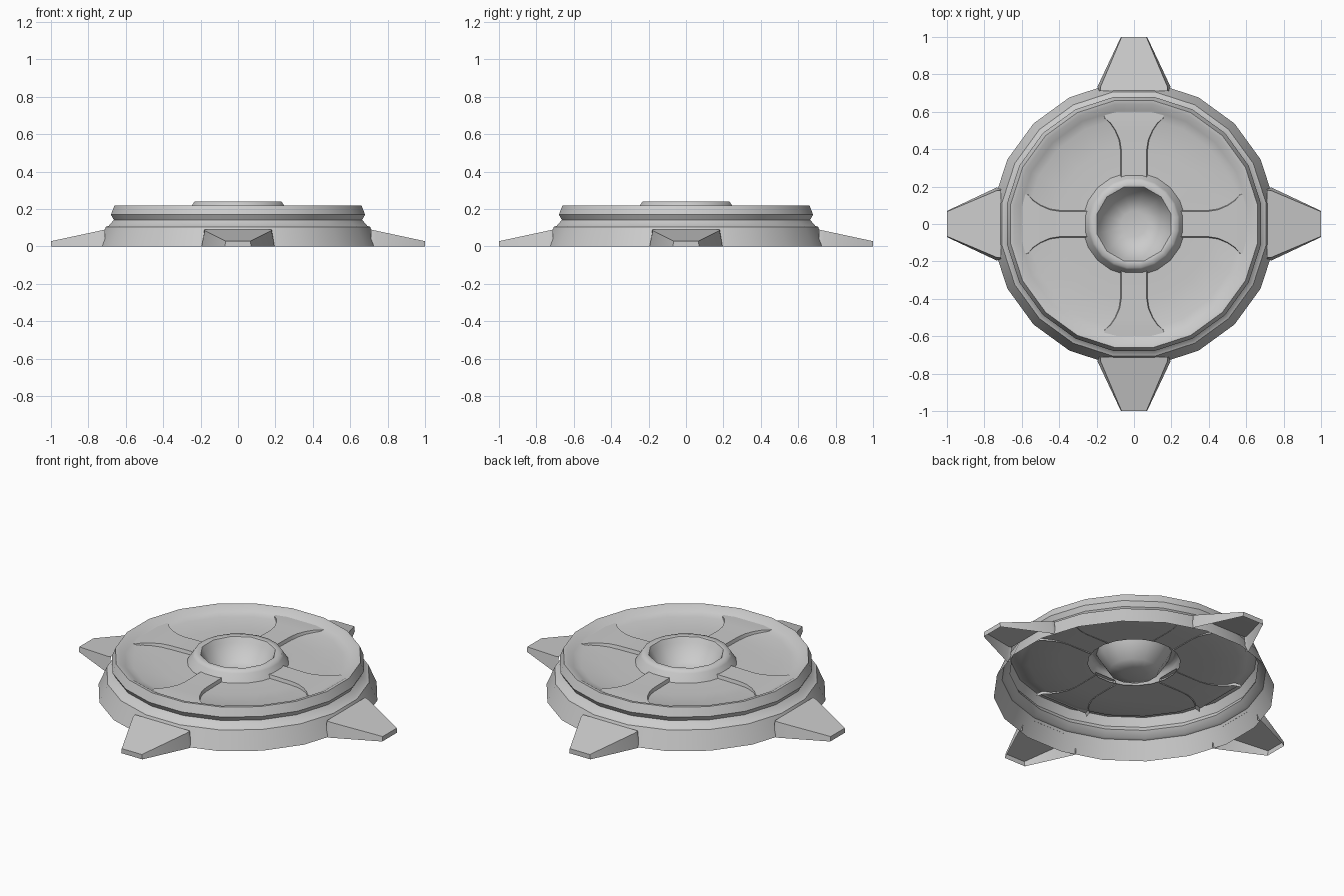
import bpy, bmesh, math
from mathutils import Matrix

if "Cube" in bpy.data.objects:
    bpy.data.objects.remove(bpy.data.objects["Cube"])


def finish(name, bm, angle=35):
    bmesh.ops.remove_doubles(bm, verts=bm.verts, dist=1e-5)
    me = bpy.data.meshes.new(name)
    bm.to_mesh(me)
    bm.free()
    ob = bpy.data.objects.new(name, me)
    bpy.context.collection.objects.link(ob)
    bpy.ops.object.select_all(action='DESELECT')
    ob.select_set(True)
    bpy.context.view_layer.objects.active = ob
    bpy.ops.object.shade_smooth_by_angle(angle=math.radians(angle))
    return ob


def lathe(name, profile, sides, angle=35):
    # profile runs (radius, z) from outside to inside
    bm = bmesh.new()
    rings = []
    for r, z in profile:
        if r == 0:
            rings.append([bm.verts.new((0, 0, z))] * sides)
            continue
        ring = []
        for i in range(sides):
            a = 2 * math.pi * (i + 0.5) / sides
            ring.append(bm.verts.new((r * math.cos(a), r * math.sin(a), z)))
        rings.append(ring)
    for lo, hi in zip(rings, rings[1:]):
        for i in range(sides):
            j = (i + 1) % sides
            if hi[i] is hi[j]:
                bm.faces.new((lo[i], lo[j], hi[i]))
            else:
                bm.faces.new((lo[i], lo[j], hi[j], hi[i]))
    return finish(name, bm, angle)


def strip(name, stations, quarter, cap_end):
    # stations: (distance, top half width, top z, foot half width, foot z)
    bm = bmesh.new()
    rows = []
    for d, w, z, fw, fz in stations:
        rows.append([bm.verts.new(p) for p in
                     ((d, -fw, fz), (d, -w, z), (d, w, z), (d, fw, fz))])
    for a, b in zip(rows, rows[1:]):
        for k in range(3):
            bm.faces.new((a[k], b[k], b[k + 1], a[k + 1]))
    if cap_end:
        bm.faces.new(rows[-1])
    bmesh.ops.recalc_face_normals(bm, faces=bm.faces)
    if sum(f.normal.z for f in bm.faces) < 0:
        bmesh.ops.reverse_faces(bm, faces=bm.faces)
    bm.transform(Matrix.Rotation(quarter * math.pi / 2, 4, 'Z'))
    return finish(name, bm)


# Flared base wall, groove, rolled rim and shallow dish (open underneath)
lathe("base_and_dish", [
    (0.76, 0), (0.715, 0.105), (0.70, 0.11), (0.672, 0.142), (0.688, 0.17),
    (0.668, 0.22), (0.648, 0.218), (0.615, 0.197), (0.57, 0.185),
    (0.42, 0.177), (0.25, 0.18)], 20)

# Raised hub ring
lathe("hub_ring", [
    (0.275, 0.18), (0.26, 0.205), (0.246, 0.225), (0.236, 0.24), (0.21, 0.24)], 20, 60)

# Cup sunk into the hub
lathe("hub_cup", [
    (0.225, 0.24), (0.205, 0.238), (0.19, 0.21), (0.135, 0.125), (0.07, 0.11), (0, 0.107)], 12, 45)

# Four flared ribs on the dish and four tapered points around the base
rib = [(0.24, 0.068, 0.20), (0.40, 0.068, 0.197), (0.45, 0.076, 0.197),
       (0.50, 0.098, 0.197), (0.54, 0.125, 0.197), (0.565, 0.155, 0.196),
       (0.61, 0.17, 0.194)]
rib_stations = [(d, w, z, w + 0.006, 0.174) for d, w, z in rib]
point_stations = [(0.712, 0.18, 0.09, 0.19, 0), (0.735, 0.178, 0.085, 0.195, 0),
                  (1.0, 0.066, 0.028, 0.07, 0)]
for q in range(4):
    strip(f"dish_rib_{q + 1}", rib_stations, q, False)
    strip(f"base_point_{q + 1}", point_stations, q, True)
